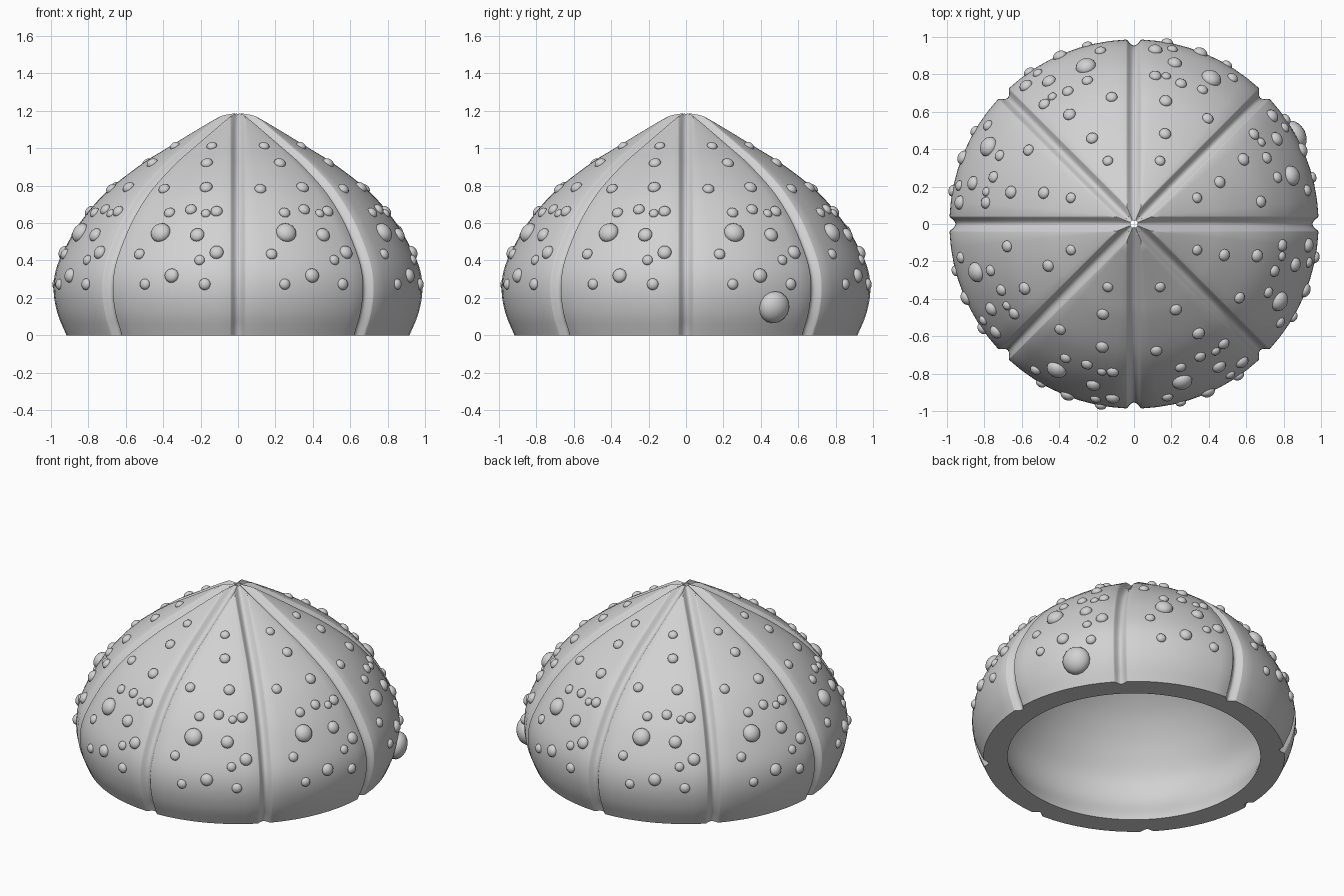
import bpy, bmesh, math
from mathutils import Vector, Matrix

cube = bpy.data.objects.get("Cube")
if cube:
    bpy.data.objects.remove(cube, do_unlink=True)

mat = bpy.data.materials.new("shell_grey")
mat.use_nodes = True
GREY = (0.64, 0.64, 0.64, 1)
mat.diffuse_color = GREY
mat.node_tree.nodes["Principled BSDF"].inputs["Base Color"].default_value = GREY

SEGMENTS = 8
SECTOR = math.tau / SEGMENTS
GROOVE_WIDTH = 0.041
GROOVE_DEPTH = 0.033


def smooth_path(pts, steps):
    """Catmull-Rom curve through the points."""
    p = [Vector(q) for q in pts]
    p = [2 * p[0] - p[1]] + p + [2 * p[-1] - p[-2]]
    out = []
    for a, b, c, d in zip(p, p[1:], p[2:], p[3:]):
        for i in range(steps):
            t = i / steps
            out.append(0.5 * (2 * b + (c - a) * t + (2 * a - 5 * b + 4 * c - d) * t ** 2
                              + (3 * b - a - 3 * c + d) * t ** 3))
    return out + [p[-2]]


def polar(r, angle, z):
    return Vector((r * math.sin(angle), -r * math.cos(angle), z))


def finish(bm, name):
    mesh = bpy.data.meshes.new(name)
    bm.to_mesh(mesh)
    bm.free()
    mesh.materials.append(mat)
    obj = bpy.data.objects.new(name, mesh)
    bpy.context.collection.objects.link(obj)
    bpy.ops.object.select_all(action="DESELECT")
    obj.select_set(True)
    bpy.context.view_layer.objects.active = obj
    bpy.ops.object.shade_smooth_by_angle(angle=math.radians(42))


# Outer and inner profiles as (radius, height)
outer = smooth_path([(0.918, 0), (0.967, 0.12), (0.987, 0.25), (0.965, 0.38), (0.885, 0.54),
                     (0.80, 0.662), (0.685, 0.785), (0.51, 0.92), (0.37, 1.008),
                     (0.1, 1.174), (0.06, 1.198), (0.035, 1.212)], 4)
inner = smooth_path([(0.02, 1.06), (0.297, 0.893), (0.43, 0.81), (0.593, 0.685), (0.692, 0.578),
                     (0.766, 0.47), (0.832, 0.34), (0.845, 0.24), (0.83, 0.15),
                     (0.785, 0.05), (0.77, 0)], 3)

# Columns of one sector: across the groove, then across the plain panel
columns = [("groove", -math.cos(math.pi * i / 12)) for i in range(13)]
columns += [("panel", i / 8) for i in range(1, 8)]


def outer_ring(i):
    r, z = outer[i]
    tangent = (outer[min(i + 1, len(outer) - 1)] - outer[max(i - 1, 0)]).normalized()
    half = min(math.asin(min(1, GROOVE_WIDTH / r)), SECTOR / 2)
    ring = []
    for s in range(SEGMENTS):
        for kind, t in columns:
            off = half * t if kind == "groove" else half + (SECTOR - 2 * half) * t
            side = r * math.sin(min(abs(off), SECTOR - off)) / GROOVE_WIDTH
            depth = GROOVE_DEPTH * max(0, 1 - side ** 2) ** 1.5
            height = z + tangent.x * depth if i else 0
            ring.append(polar(r - tangent.y * depth, s * SECTOR + off, height))
    return ring


def inner_ring(point):
    n = SEGMENTS * len(columns)
    start = math.atan2(first[0].x, -first[0].y)
    return [polar(point.x, start + math.tau * k / n, point.y) for k in range(n)]


# Hollow grooved shell with a small hole at the crown
first = outer_ring(0)
rings = [outer_ring(i) for i in range(len(outer))] + [inner_ring(p) for p in inner]
bm = bmesh.new()
loops = [[bm.verts.new(co) for co in ring] for ring in rings]
for a, b in zip(loops, loops[1:] + loops[:1]):
    for k in range(len(a)):
        m = (k + 1) % len(a)
        bm.faces.new((a[k], a[m], b[m], b[k]))
bmesh.ops.remove_doubles(bm, verts=bm.verts, dist=0.00005)
bmesh.ops.recalc_face_normals(bm, faces=bm.faces)
finish(bm, "shell")


def add_bump(bm, angle, z, size):
    """Ball flattened along the shell's normal and seated on its surface."""
    for p, q in zip(outer, outer[1:]):
        if p.y <= z <= q.y:
            r = p.x + (q.x - p.x) * (z - p.y) / (q.y - p.y)
            slope = q - p
            break
    normal = polar(slope.y, angle, -slope.x)
    place = (Matrix.Translation(polar(r, angle, z))
             @ normal.to_track_quat("Z", "Y").to_matrix().to_4x4()
             @ Matrix.Diagonal((1.04, 1.04, 0.75, 1)))
    bmesh.ops.create_uvsphere(bm, u_segments=16, v_segments=10, radius=size, matrix=place)


# Bumps of one panel: degrees from the groove, height, size
bumps = [(22.5, 1.011, .027), (26, .92, .031), (10, .782, .030), (30.5, .79, .033),
         (18, .655, .029), (26.5, .672, .030), (32.7, .651, .024), (36.8, .662, .031),
         (17, .548, .053), (30.8, .536, .037), (11, .434, .029), (38, .443, .036),
         (32.6, .402, .027), (23.8, .319, .037), (14.7, .273, .028), (34.6, .273, .030)]
bm = bmesh.new()
for deg, z, size in bumps:
    add_bump(bm, math.radians(deg), z, size)

# Repeat the panel around the shell by doubling
for turn in (1, 2, 4):
    copy = bmesh.ops.duplicate(bm, geom=bm.verts[:] + bm.edges[:] + bm.faces[:])
    moved = [g for g in copy["geom"] if isinstance(g, bmesh.types.BMVert)]
    bmesh.ops.rotate(bm, verts=moved, matrix=Matrix.Rotation(turn * SECTOR, 3, "Z"))
finish(bm, "bumps")

# Single large bump low on the left side
bm = bmesh.new()
add_bump(bm, math.radians(118.9), 0.15, 0.084)
finish(bm, "large_bump")
